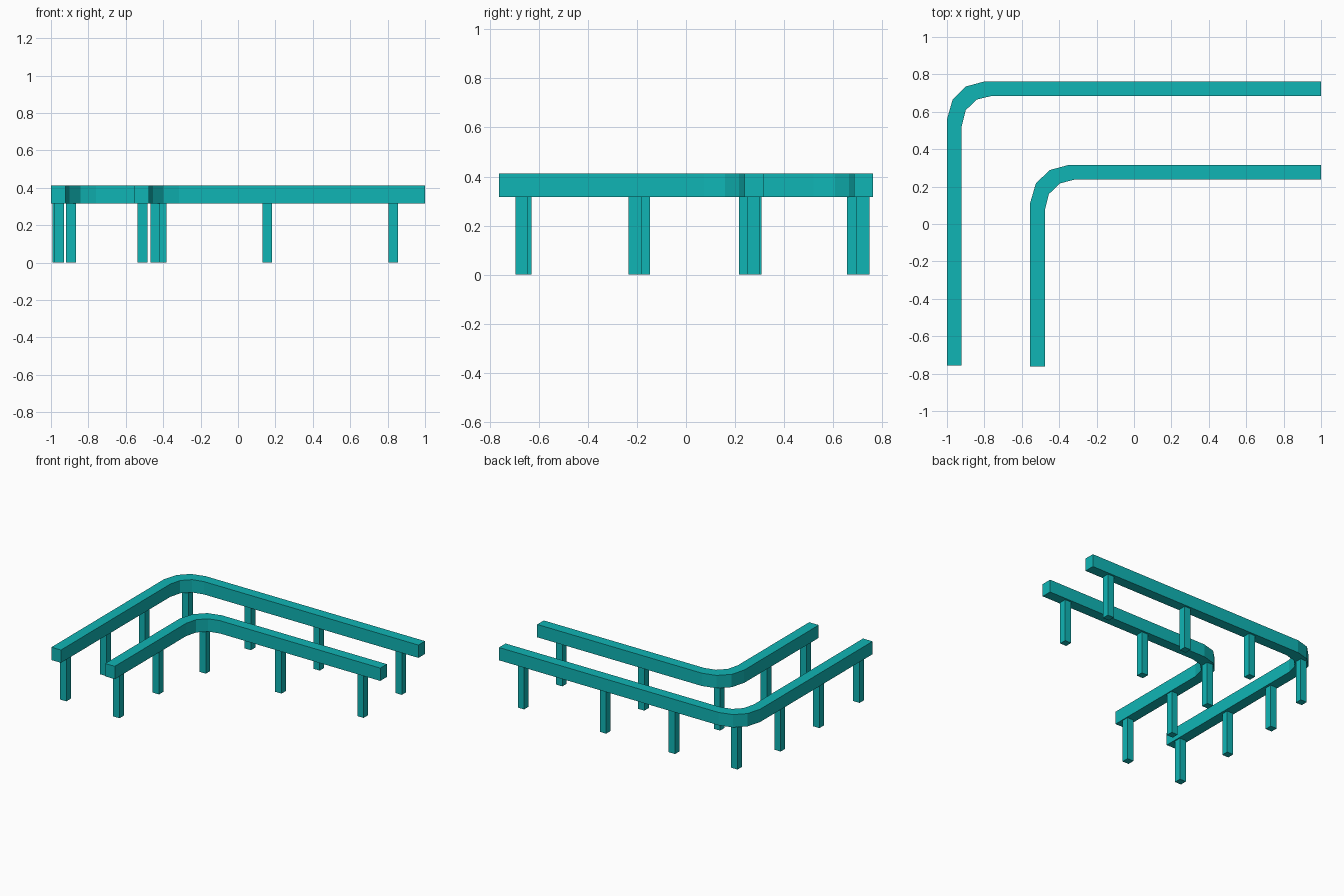
import bpy, bmesh

if "Cube" in bpy.data.objects:
    bpy.data.objects.remove(bpy.data.objects["Cube"])

teal = bpy.data.materials.new("teal")
teal.diffuse_color = (0.005, 0.46, 0.46, 1)
teal.use_nodes = True
teal.node_tree.nodes["Principled BSDF"].inputs["Base Color"].default_value = teal.diffuse_color

RAIL_BOTTOM, RAIL_TOP = 0.317, 0.412
POST_W = 0.052


def finish(name, bm):
    bmesh.ops.recalc_face_normals(bm, faces=bm.faces)
    mesh = bpy.data.meshes.new(name)
    bm.to_mesh(mesh)
    bm.free()
    mesh.materials.append(teal)
    obj = bpy.data.objects.new(name, mesh)
    bpy.context.collection.objects.link(obj)


def rail(name, outer, inner):
    # square beam swept along the bend, one quad ring per bend point
    bm = bmesh.new()
    rings = []
    for (ox, oy), (ix, iy) in zip(outer, inner):
        rings.append([bm.verts.new(p) for p in (
            (ox, oy, RAIL_BOTTOM), (ox, oy, RAIL_TOP),
            (ix, iy, RAIL_TOP), (ix, iy, RAIL_BOTTOM))])
    for a, b in zip(rings, rings[1:]):
        for i in range(4):
            j = (i + 1) % 4
            bm.faces.new((a[i], a[j], b[j], b[i]))
    bm.faces.new(rings[0])
    bm.faces.new(rings[-1])
    finish(name, bm)


def post(name, x, y):
    bm = bmesh.new()
    bmesh.ops.create_cube(bm, size=1)
    bmesh.ops.scale(bm, vec=(POST_W, POST_W, RAIL_BOTTOM), verts=bm.verts)
    bmesh.ops.translate(bm, vec=(x, y, RAIL_BOTTOM / 2), verts=bm.verts)
    finish(name, bm)


# Outer rail with a four-point rounded corner
rail("outer_rail",
     [(-1, -0.757), (-1, 0.56), (-0.97, 0.665), (-0.9, 0.735), (-0.8, 0.762), (1, 0.762)],
     [(-0.922, -0.757), (-0.922, 0.52), (-0.9, 0.608), (-0.842, 0.665), (-0.76, 0.685), (1, 0.685)])

# Inner rail, same corner moved inwards
rail("inner_rail",
     [(-0.555, -0.762), (-0.555, 0.113), (-0.525, 0.216), (-0.452, 0.288), (-0.352, 0.315), (1, 0.315)],
     [(-0.477, -0.762), (-0.477, 0.073), (-0.455, 0.16), (-0.397, 0.217), (-0.315, 0.238), (1, 0.238)])

# Posts under each rail
outer_posts = [(-0.957, -0.655), (-0.966, -0.172), (-0.966, 0.282), (-0.893, 0.683),
               (-0.408, 0.722), (0.157, 0.722), (0.83, 0.722)]
inner_posts = [(-0.51, -0.67), (-0.51, -0.208), (-0.442, 0.243),
               (0.157, 0.275), (0.83, 0.275)]
for label, spots in (("outer", outer_posts), ("inner", inner_posts)):
    for n, (x, y) in enumerate(spots, 1):
        post(f"{label}_post_{n}", x, y)
